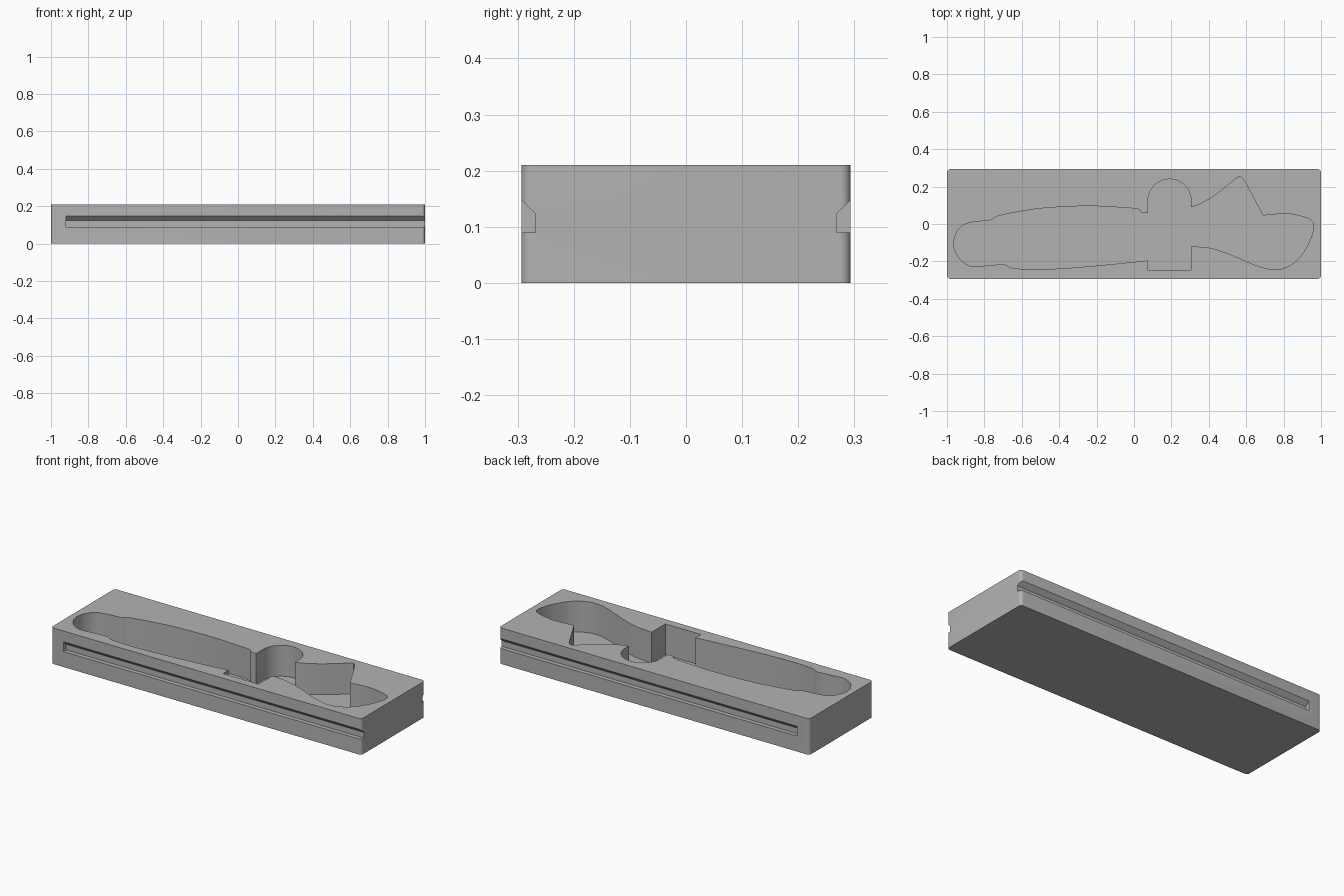
import bpy
import bmesh
import math
from mathutils import Vector

default_cube = bpy.data.objects.get("Cube")
if default_cube:
    bpy.data.objects.remove(default_cube, do_unlink=True)

HALF_WIDTH, HEIGHT, FLOOR = 0.293, 0.21, 0.03


def make_material(name, colour):
    material = bpy.data.materials.new(name)
    material.use_nodes = True
    material.diffuse_color = colour
    shader = next(n for n in material.node_tree.nodes if n.type == "BSDF_PRINCIPLED")
    shader.inputs["Base Color"].default_value = colour
    return material


def prism(name, outline, direction):
    """Extrude a closed 3D outline along a direction into a solid."""
    bm = bmesh.new()
    face = bm.faces.new([bm.verts.new(p) for p in outline])
    extruded = bmesh.ops.extrude_face_region(bm, geom=[face], use_keep_orig=True)
    moved = [v for v in extruded["geom"] if isinstance(v, bmesh.types.BMVert)]
    bmesh.ops.translate(bm, verts=moved, vec=direction)
    bmesh.ops.recalc_face_normals(bm, faces=bm.faces)
    mesh = bpy.data.meshes.new(name)
    bm.to_mesh(mesh)
    bm.free()
    obj = bpy.data.objects.new(name, mesh)
    bpy.context.collection.objects.link(obj)
    return obj


def smooth_run(points, steps=4):
    """Pass a Catmull-Rom curve through the points, keeping both ends."""
    pts = [Vector(p) for p in points]
    padded = [pts[0]] + pts + [pts[-1]]
    result = []
    for a, b, c, d in zip(padded, padded[1:], padded[2:], padded[3:]):
        for i in range(steps):
            t = i / steps
            result.append(0.5 * (2 * b + (c - a) * t
                                 + (2 * a - 5 * b + 4 * c - d) * t ** 2
                                 + (3 * b - a - 3 * c + d) * t ** 3))
    return result + [pts[-1]]


def carve(target, cutter):
    """Subtract the cutter from the target, then discard the cutter."""
    modifier = target.modifiers.new("carve", "BOOLEAN")
    modifier.operation = "DIFFERENCE"
    modifier.solver = "EXACT"
    modifier.object = cutter
    bpy.ops.object.select_all(action="DESELECT")
    bpy.context.view_layer.objects.active = target
    target.select_set(True)
    bpy.ops.object.modifier_apply(modifier=modifier.name)
    bpy.data.objects.remove(cutter, do_unlink=True)


# Block with rounded upright corners
radius = 0.018
block_outline = []
for quadrant, (sx, sy) in enumerate([(1, 1), (-1, 1), (-1, -1), (1, -1)]):
    for i in range(7):
        angle = math.radians(90 * quadrant + 15 * i)
        block_outline.append((sx * (1 - radius) + radius * math.cos(angle),
                              sy * (HALF_WIDTH - radius) + radius * math.sin(angle), 0))
block = prism("tray_block", block_outline, (0, 0, HEIGHT))
block.data.materials.append(make_material("plain grey", (0.45, 0.45, 0.45, 1)))

# Pocket outline: handle, thumb hole, pointed fin, tip, finger notch
handle_top = smooth_run([
    (-.965, -.11), (-.955, -.06), (-.92, -.01), (-.86, .01), (-.77, .02),
    (-.735, .04), (-.63, .063), (-.48, .085), (-.26, .096), (-.1, .09),
    (.02, .08), (.04, .06), (.075, .06)])
thumb_hole = [Vector((.19 - .115 * math.cos(math.pi * i / 24),
                      .125 + .115 * math.sin(math.pi * i / 24))) for i in range(25)]
fin = smooth_run([(.305, .09), (.36, .11), (.44, .158), (.55, .246), (.572, .25), (.588, .235)])
tip = smooth_run([
    (.69, .045), (.8, .055), (.87, .047), (.945, .022), (.96, -.02), (.935, -.1),
    (.88, -.185), (.81, -.233), (.74, -.243), (.65, -.22), (.5, -.157),
    (.4, -.127), (.305, -.12)])
finger_notch = [Vector(p) for p in [(.305, -.245), (.075, -.245)]]
handle_bottom = smooth_run([
    (.075, -.195), (-.15, -.218), (-.35, -.235), (-.53, -.243), (-.65, -.235),
    (-.69, -.217), (-.77, -.22), (-.86, -.228), (-.92, -.198), (-.955, -.15)])

pocket_outline = handle_top + thumb_hole + fin + tip + finger_notch + handle_bottom
carve(block, prism("pocket_cutter", [(p.x, p.y, FLOOR) for p in pocket_outline], (0, 0, HEIGHT)))

# Slide grooves along both long sides, stopped at one end and open at the other
for side in (-1, 1):
    profile = [(.31, .09), (.268, .09), (.268, .123), (.293, .147), (.31, .163)]
    carve(block, prism("groove_cutter", [(-.92, side * y, z) for y, z in profile], (2, 0, 0)))

bpy.ops.object.shade_smooth_by_angle(angle=math.radians(20))
